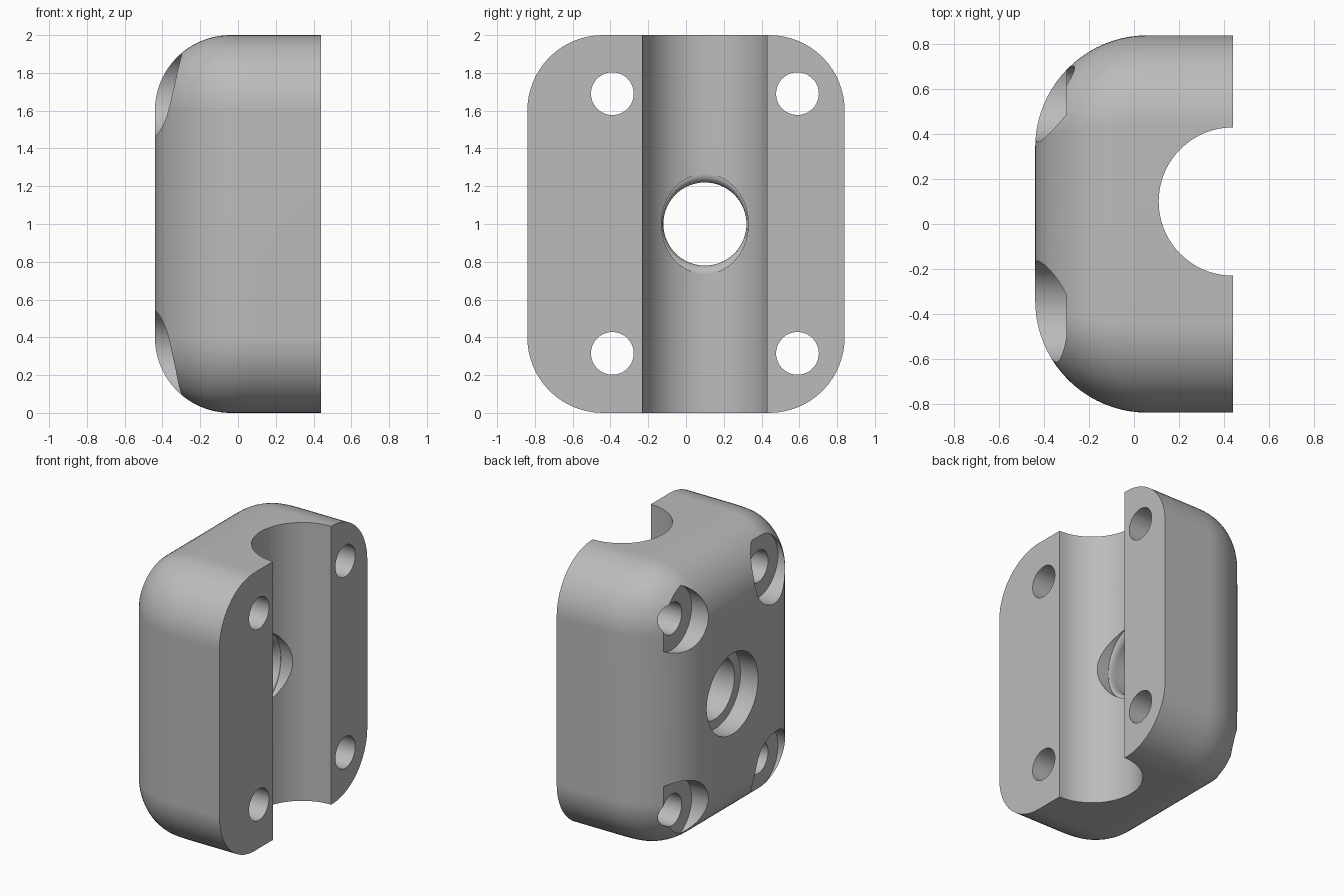
import bpy, bmesh
from math import sin, cos, pi, sqrt, radians

cube = bpy.data.objects.get("Cube")
if cube:
    bpy.data.objects.remove(cube, do_unlink=True)

grey = bpy.data.materials.new("plain_grey")
grey.use_nodes = True
colour = (0.5, 0.5, 0.5, 1)
grey.diffuse_color = colour
grey.node_tree.nodes["Principled BSDF"].inputs["Base Color"].default_value = colour

BACK, FRONT = -0.44, 0.44
MID_Y, MID_Z = 0.10, 1.0


def loft(name, rings):
    """Skin a list of equal-length point rings and cap both ends."""
    bm = bmesh.new()
    loops = [[bm.verts.new(p) for p in ring] for ring in rings]
    n = len(loops[0])
    for a, b in zip(loops, loops[1:]):
        for i in range(n):
            j = (i + 1) % n
            bm.faces.new((a[i], a[j], b[j], b[i]))
    bm.faces.new(loops[0])
    bm.faces.new(loops[-1])
    bmesh.ops.remove_doubles(bm, verts=bm.verts, dist=1e-5)
    bmesh.ops.recalc_face_normals(bm, faces=bm.faces)
    mesh = bpy.data.meshes.new(name)
    bm.to_mesh(mesh)
    bm.free()
    mesh.materials.append(grey)
    obj = bpy.data.objects.new(name, mesh)
    bpy.context.collection.objects.link(obj)
    return obj


def ellipse(x, y, z, ry, rz, n=64):
    return [(x, y + ry * cos(2 * pi * i / n), z + rz * sin(2 * pi * i / n))
            for i in range(n)]


def bore(name, y, z, steps):
    """Round cutter along x from (x, y radius, z radius) steps."""
    return loft(name, [ellipse(x, y, z, ry, rz) for x, ry, rz in steps])


# Body: rounded sections that shrink towards the filleted back
SIDE_R, END_R, CORNER_R = 0.5, 0.4, 0.4


def section(x, n=16):
    def fillet(r):
        d = max(0, BACK + r - x) / r
        return sqrt(max(0, 1 - d * d))
    cy, cz = fillet(SIDE_R), fillet(END_R)
    half_y = 0.84 - SIDE_R * (1 - cy)
    half_z = 1 - END_R * (1 - cz)
    ry, rz = CORNER_R * cy, CORNER_R * cz
    ring = []
    for k, (sy, sz) in enumerate([(1, 1), (-1, 1), (-1, -1), (1, -1)]):
        for i in range(n + 1):
            a = (k + i / n) * pi / 2
            ring.append((x, sy * (half_y - ry) + ry * cos(a),
                         MID_Z + sz * (half_z - rz) + rz * sin(a)))
    return ring


levels = [BACK + SIDE_R * (1 - cos(i / 20 * pi / 2)) for i in range(21)]
body = loft("clamp_body", [section(x) for x in levels + [FRONT]])

# Half-round channel running the full height
cutters = [loft("channel_cutter", [
    [(FRONT + 0.33 * cos(2 * pi * i / 96), MID_Y + 0.33 * sin(2 * pi * i / 96), z)
     for i in range(96)] for z in (-0.1, 2.1)])]

# Central hole: wide recess at the back, rounded lip at the channel
lip = [(0.065 + 0.045 * sin(a), 0.22 + 0.01 * (1 - cos(a)), 0.22 + 0.045 * (1 - cos(a)))
       for a in (i / 8 * pi / 2 for i in range(9))]
cutters.append(bore("centre_hole_cutter", MID_Y, MID_Z,
                    [(-0.6, 0.29, 0.29), (-0.30, 0.29, 0.29), (-0.30, 0.22, 0.22)]
                    + lip + [(0.3, 0.23, 0.265)]))

# Four screw holes with counterbores at the back
for y in (-0.39, 0.59):
    for z in (0.315, 1.69):
        cutters.append(bore("screw_hole_cutter", y, z,
                            [(-0.6, 0.225, 0.225), (-0.30, 0.225, 0.225),
                             (-0.30, 0.113, 0.113), (0.6, 0.113, 0.113)]))

bpy.context.view_layer.objects.active = body
for cutter in cutters:
    cutter.hide_render = True
    mod = body.modifiers.new("cut", "BOOLEAN")
    mod.operation, mod.solver, mod.object = "DIFFERENCE", "EXACT", cutter
    bpy.ops.object.modifier_apply(modifier=mod.name)
    bpy.data.objects.remove(cutter, do_unlink=True)

# Smooth fillets and bores, crisp machined edges
bpy.ops.object.select_all(action="DESELECT")
body.select_set(True)
bpy.ops.object.shade_smooth_by_angle(angle=radians(25))
weighted = body.modifiers.new("weighted_normals", "WEIGHTED_NORMAL")
weighted.keep_sharp = True
